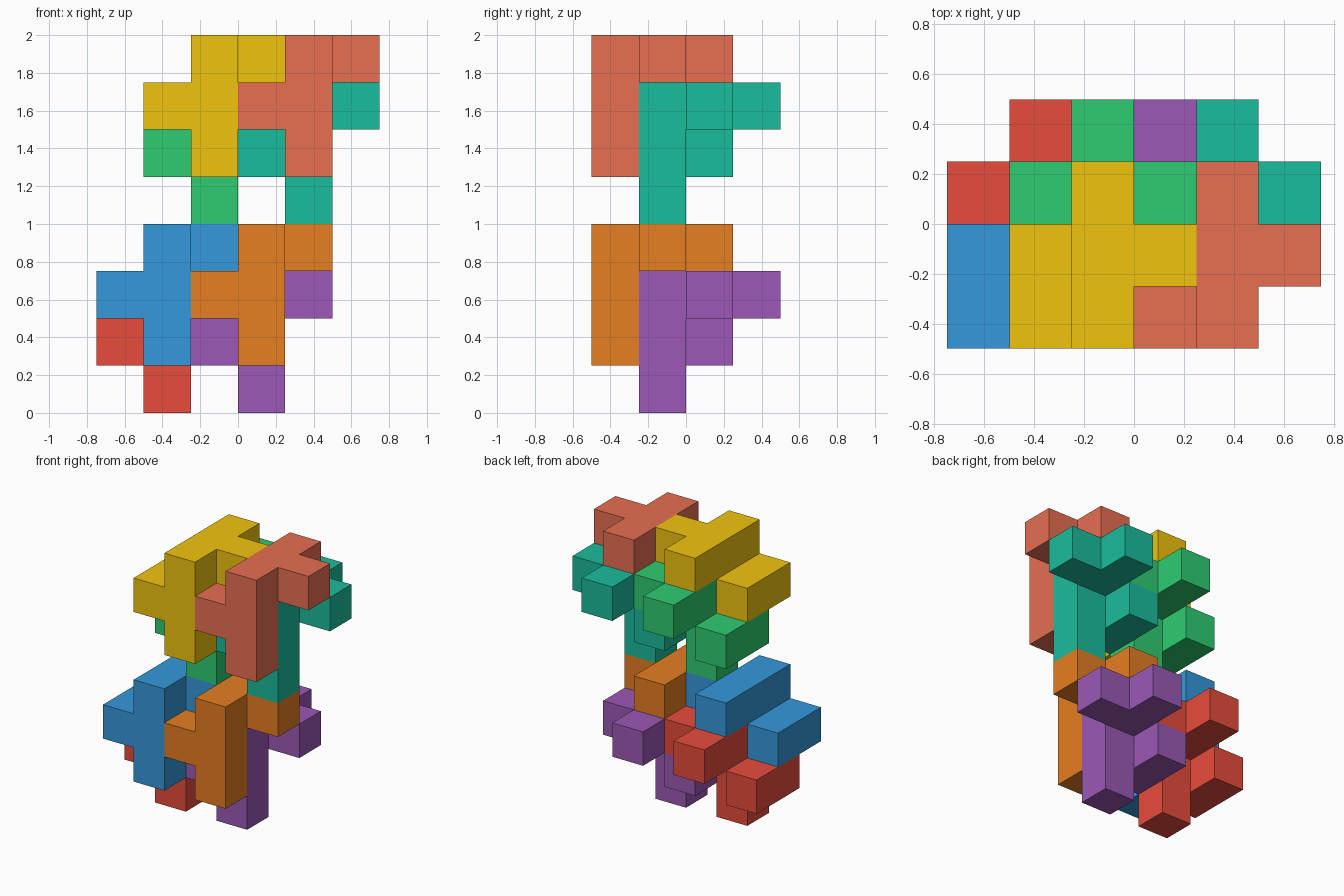
import bpy, bmesh
from mathutils import Vector, Color

if "Cube" in bpy.data.objects:
    bpy.data.objects.remove(bpy.data.objects["Cube"])

U = 0.25  # edge length of one cube

# One eight-cube piece, in cube steps: column, top arm, side nub, side wing
PIECE = [(0, -2, 1), (0, -2, 2), (0, -2, 3),
         (0, -1, 3), (0, 0, 3),
         (1, -1, 3),
         (-1, -2, 2), (-1, -1, 2)]
AXES = [Vector(a) for a in ((1, 0, 0), (0, 1, 0), (0, 0, 1))]


def add_piece(name, shift, rgb):
    cells = {tuple(c[i] + shift[i] for i in range(3)) for c in PIECE}
    bm = bmesh.new()
    # Keep only the outer faces of the joined cubes
    for cell in cells:
        centre = Vector(cell) + Vector((0.5, 0.5, 0.5))
        for i in range(3):
            for s in (1, -1):
                n = AXES[i] * s
                if tuple(int(v) for v in Vector(cell) + n) in cells:
                    continue
                u, v = AXES[(i + 1) % 3] / 2, AXES[(i + 2) % 3] / 2 * s
                m = centre + n / 2
                bm.faces.new([bm.verts.new(p * U) for p in
                              (m - u - v, m + u - v, m + u + v, m - u + v)])
    bmesh.ops.remove_doubles(bm, verts=bm.verts, dist=1e-4)
    mesh = bpy.data.meshes.new(name)
    bm.to_mesh(mesh)
    bm.free()
    # Screen colour converted to the linear values Blender stores
    linear = Color([c / 255 for c in rgb]).from_srgb_to_scene_linear()
    mat = bpy.data.materials.new(name + "_color")
    mat.diffuse_color = (*linear, 1)
    mat.use_nodes = True
    mat.node_tree.nodes["Principled BSDF"].inputs["Base Color"].default_value = mat.diffuse_color
    mesh.materials.append(mat)
    bpy.context.collection.objects.link(bpy.data.objects.new(name, mesh))


# Front pieces and the back pieces nested one step behind and below,
# as a lower pair and an upper pair
COLORS = {
    "blue": (52, 152, 219), "orange": (230, 126, 34),
    "red": (231, 76, 60), "purple": (155, 89, 182),
    "yellow": (241, 196, 15), "salmon": (231, 111, 81),
    "green": (46, 204, 113), "teal": (26, 188, 156),
}
names = iter(COLORS)
for level in (0, 1):
    for depth in (0, 1):
        for side in (0, 1):
            name = next(names)
            add_piece(name + "_piece",
                      (-2 + level + 2 * side, depth, 4 * level - depth),
                      COLORS[name])
